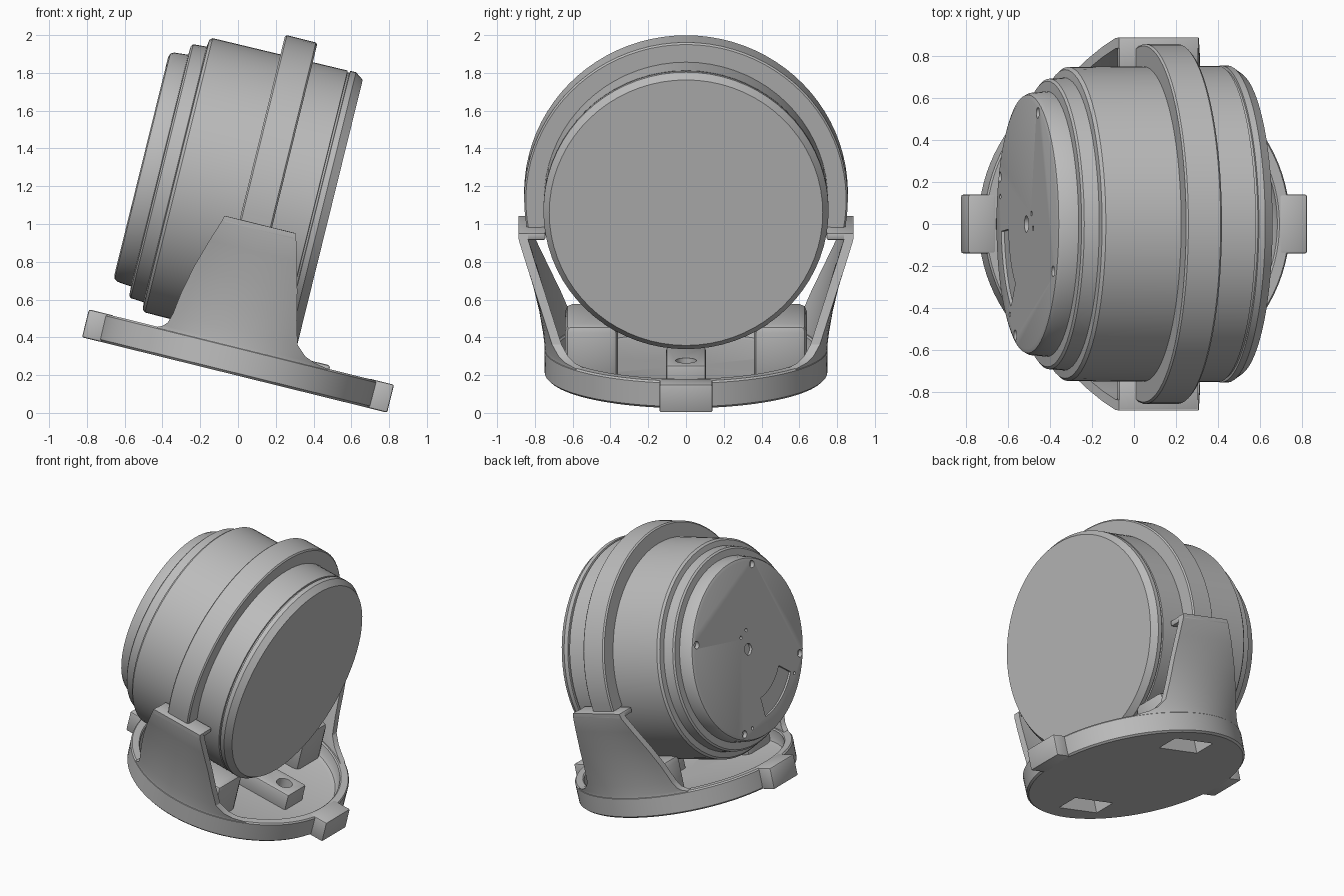
import bpy, bmesh, math
from mathutils import Matrix

if "Cube" in bpy.data.objects:
    bpy.data.objects.remove(bpy.data.objects["Cube"], do_unlink=True)

# The whole device leans back on its wedge-cut base
TILT = Matrix.Translation((-0.018, 0, 0.201)) @ Matrix.Rotation(math.radians(13.87), 4, 'Y')
AXIS_H = 0.955      # height of the drum axis above the base
TAU = 2 * math.pi

grey = bpy.data.materials.new("plain_grey")
grey.use_nodes = True
COLOUR = (0.5, 0.5, 0.5, 1)
grey.diffuse_color = COLOUR
grey.node_tree.nodes["Principled BSDF"].inputs["Base Color"].default_value = COLOUR


def loft(name, rings, bevel=0.0):
    """Skin a list of closed rings and cap both ends."""
    bm = bmesh.new()
    rows = [[bm.verts.new(p) for p in ring] for ring in rings]
    n = len(rows[0])
    for a, b in zip(rows, rows[1:]):
        for i in range(n):
            j = (i + 1) % n
            bm.faces.new((a[i], a[j], b[j], b[i]))
    bm.faces.new(rows[0])
    bm.faces.new(rows[-1])
    bmesh.ops.recalc_face_normals(bm, faces=bm.faces)
    if bevel:
        sharp = [e for e in bm.edges if e.calc_face_angle(0) > 0.9]
        bmesh.ops.bevel(bm, geom=sharp, offset=bevel, segments=2, profile=0.5, affect='EDGES')
    mesh = bpy.data.meshes.new(name)
    bm.to_mesh(mesh)
    bm.free()
    mesh.materials.append(grey)
    ob = bpy.data.objects.new(name, mesh)
    bpy.context.collection.objects.link(ob)
    ob.matrix_world = TILT
    return ob


def box(name, x, y, z, bevel=0.0):
    return loft(name, [[(x[0], y[0], h), (x[1], y[0], h), (x[1], y[1], h), (x[0], y[1], h)]
                       for h in z], bevel)


def lathe_x(name, profile, cy=0.0, cz=AXIS_H, n=72):
    """Turn (x, radius) points around a line parallel to x."""
    return loft(name, [[(x, cy + r * math.cos(TAU * i / n), cz + r * math.sin(TAU * i / n))
                        for i in range(n)] for x, r in profile])


def lathe_z(name, profile, cx=0.0, n=72):
    """Turn (radius, z) points around an upright line."""
    return loft(name, [[(cx + r * math.cos(TAU * i / n), r * math.sin(TAU * i / n), z)
                        for i in range(n)] for r, z in profile])


def activate(ob):
    bpy.ops.object.select_all(action='DESELECT')
    ob.select_set(True)
    bpy.context.view_layer.objects.active = ob


def cut(targets, cutters):
    """Subtract the cutters from each target, then discard them."""
    bpy.context.view_layer.update()
    for ob in targets:
        activate(ob)
        for c in cutters:
            m = ob.modifiers.new("cut", 'BOOLEAN')
            m.operation, m.solver, m.object = 'DIFFERENCE', 'EXACT', c
            bpy.ops.object.modifier_apply(modifier=m.name)
    for c in cutters:
        bpy.data.objects.remove(c, do_unlink=True)


# Drum with stepped back, groove behind the lens and chamfered lens rim
drum = lathe_x("drum", [
    (-0.745, 0.595), (-0.738, 0.615), (-0.72, 0.625), (-0.645, 0.632),
    (-0.642, 0.68), (-0.632, 0.692), (-0.56, 0.697),
    (-0.555, 0.735), (-0.54, 0.748), (0.195, 0.753),
    (0.197, 0.743), (0.207, 0.743), (0.209, 0.755), (0.24, 0.755), (0.284, 0.724)])

# Screw holes, centre hole and curved window sunk into the back
cutters = []
for k in range(4):
    a = math.radians(23 + 90 * k)
    cutters.append(lathe_x("screw_cutter", [(-0.8, 0.026), (-0.715, 0.026)],
                           0.575 * math.cos(a), AXIS_H + 0.575 * math.sin(a), 16))
for y, z, r in ((0, 0, 0.04), (-0.02, 0.13, 0.012), (0.05, 0.1, 0.012), (0.13, -0.52, 0.012),
                (-0.43, -0.33, 0.012)):
    cutters.append(lathe_x("pin_cutter", [(-0.8, r), (-0.725, r)], y, AXIS_H + z, 16))
arc = [(r, math.radians(a)) for r, steps in ((0.50, range(218, 272, 6)), (0.36, range(266, 212, -6)))
       for a in steps]
cutters.append(loft("window_cutter", [[(x, r * math.cos(a), AXIS_H + r * math.sin(a))
                                       for r, a in arc] for x in (-0.8, -0.73)]))
cut([drum], cutters)

# Half hoop over the drum
section = [(-0.171, 0.74), (-0.171, 0.848), (-0.162, 0.857), (-0.004, 0.857), (0.005, 0.848), (0.005, 0.74)]
hoop_angles = [math.radians(-11 + 202 * i / 48) for i in range(49)]
hoop = loft("hoop", [[(x, r * math.cos(a), AXIS_H + r * math.sin(a)) for x, r in section]
                     for a in hoop_angles])

# Round tray base
base = lathe_z("base_tray", [
    (0.735, 0.0), (0.748, 0.012), (0.75, 0.14), (0.742, 0.15), (0.695, 0.15), (0.687, 0.142),
    (0.682, 0.085), (0.67, 0.062), (0.645, 0.052), (0.1, 0.05)], n=96)

# Arms: height, back edge, front edge, outward reach
ARM = [(0.10, -0.49, 0.51, 0.747), (0.15, -0.455, 0.465, 0.748), (0.163, -0.43, 0.395, 0.749),
       (0.185, -0.41, 0.34, 0.751), (0.235, -0.395, 0.285, 0.757), (0.36, -0.378, 0.25, 0.778),
       (0.51, -0.345, 0.216, 0.812), (0.66, -0.30, 0.176, 0.853), (0.77, -0.263, 0.146, 0.885),
       (0.805, -0.254, 0.136, 0.888)]
STEPS = 16


def arm_ring(side, z, x0, x1, reach):
    flat = min(1, max(0, (z - 0.15) / 0.6))
    outer, inner = [], []
    for i in range(STEPS + 1):
        x = x0 + (x1 - x0) * i / STEPS
        y = reach - (1 - flat) * (0.75 - math.sqrt(0.5625 - x * x))
        outer.append((x, side * y, z))
        inner.append((x, side * (y - 0.05), z))
    return outer + inner[::-1]


posts = []
recesses = []
for side, label in ((1, "back"), (-1, "front")):
    loft(label + "_arm", [arm_ring(side, *row) for row in ARM])
    box(label + "_arm_cap", (-0.254, 0.136), sorted((side * 0.745, side * 0.886)),
        (0.768, 0.806), 0.008)
    # Hollow support under the drum, open from below
    posts.append(box(label + "_support", (-0.27, 0.25), sorted((side * 0.36, side * 0.64)),
                     (0.02, 0.33), 0.04))
    recesses.append(box("recess_cutter", (-0.17, 0.17), sorted((side * 0.44, side * 0.61)),
                        (-0.1, 0.2)))
cut([base] + posts, recesses)

# End tabs on the base rim
for side, label in ((1, "left"), (-1, "right")):
    box(label + "_tab", sorted((side * 0.695, side * 0.832)), (-0.14, 0.14), (0.0, 0.152), 0.01)

# Drilled mounting block on the tray floor
block = box("mounting_block", (0.08, 0.48), (-0.105, 0.105), (0.03, 0.17), 0.012)
cut([block], [lathe_z("bolt_cutter", [(0.055, 0.08), (0.055, 0.3)], 0.37, 24)])

# Smooth curved walls, keep hard edges
for ob in [o for o in bpy.context.scene.objects if o.type == 'MESH' and grey.name in o.data.materials]:
    activate(ob)
    bpy.ops.object.shade_smooth_by_angle(angle=math.radians(32))
